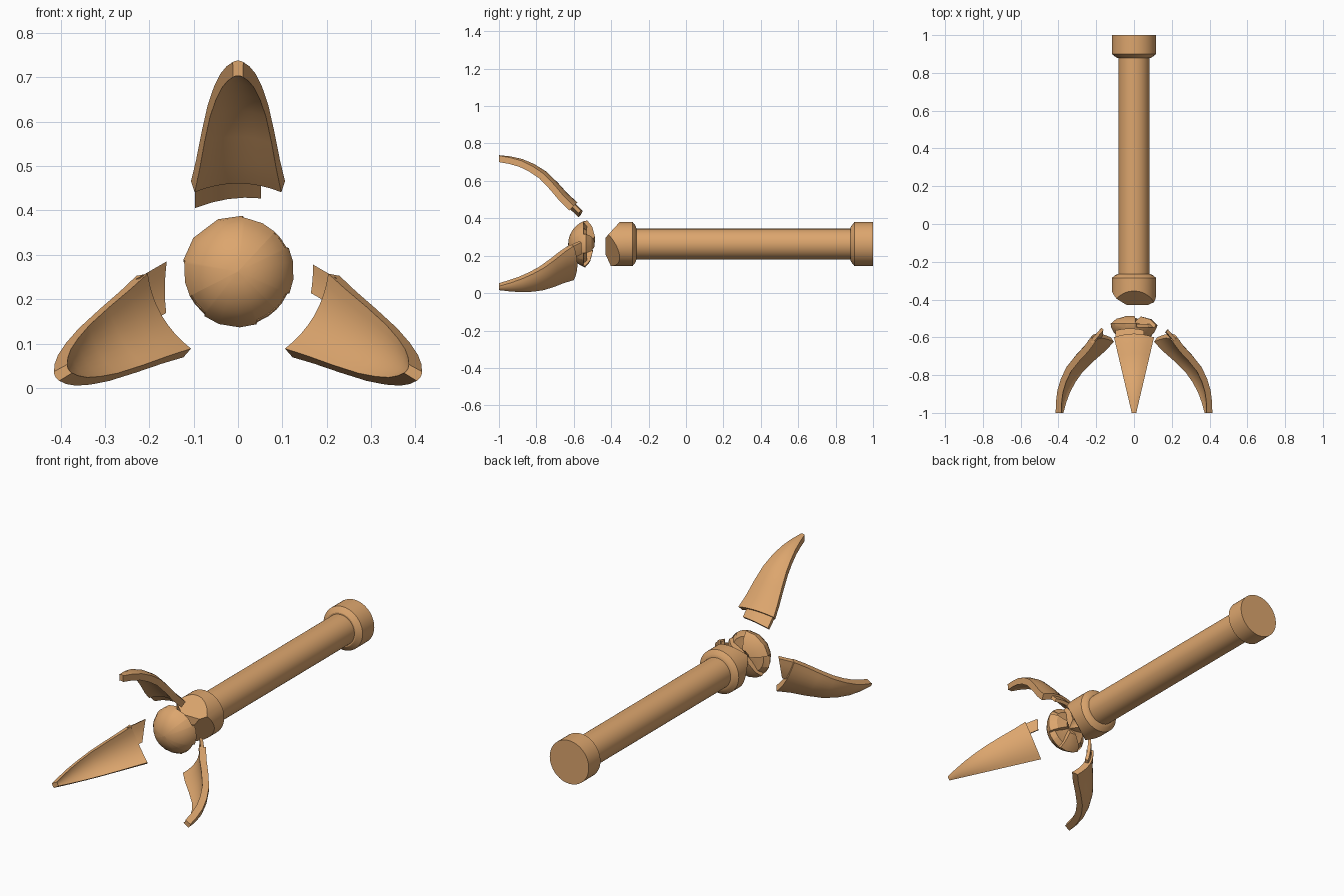
import bpy, bmesh
from math import sin, cos, pi, radians, hypot
from mathutils import Vector

cube = bpy.data.objects.get("Cube")
if cube:
    bpy.data.objects.remove(cube, do_unlink=True)

AXIS_Z = 0.2625

mat = bpy.data.materials.new("tan_orange")
mat.use_nodes = True
TAN = (0.72, 0.38, 0.155, 1)
mat.diffuse_color = TAN
mat.node_tree.nodes["Principled BSDF"].inputs["Base Color"].default_value = TAN


def place(y, r, angle, t=0.0):
    """Point at distance r from the shaft axis, shifted sideways by t."""
    a = radians(angle)
    return Vector((r * cos(a) + t * sin(a), y, AXIS_Z + r * sin(a) - t * cos(a)))


def finish(bm, name, sharp=32):
    bmesh.ops.remove_doubles(bm, verts=bm.verts, dist=0.0001)
    bmesh.ops.recalc_face_normals(bm, faces=bm.faces)
    mesh = bpy.data.meshes.new(name)
    bm.to_mesh(mesh)
    bm.free()
    mesh.materials.append(mat)
    ob = bpy.data.objects.new(name, mesh)
    bpy.context.collection.objects.link(ob)
    bpy.ops.object.select_all(action="DESELECT")
    ob.select_set(True)
    bpy.context.view_layer.objects.active = ob
    bpy.ops.object.shade_smooth_by_angle(angle=radians(sharp))
    return ob


def loft(rings, closed=False):
    """Skin a list of closed rings; cap both ends unless it loops round."""
    bm = bmesh.new()
    vs = [[bm.verts.new(p) for p in ring] for ring in rings]
    n = len(vs[0])
    pairs = list(zip(vs, vs[1:])) + ([(vs[-1], vs[0])] if closed else [])
    for a, b in pairs:
        for i in range(n):
            j = (i + 1) % n
            bm.faces.new((a[i], a[j], b[j], b[i]))
    if not closed:
        bm.faces.new(vs[0])
        bm.faces.new(vs[-1])
    return bm


def lathe(profile, sides=48):
    """Turned solid: one circular ring per (y, r) point."""
    return loft([[place(y, r, 360 * i / sides) for i in range(sides)]
                 for y, r in profile])


# Shaft with its end cap
finish(lathe([(-0.28, 0.082), (0.885, 0.082)]), "shaft")
finish(lathe([(0.88, 0.09), (0.885, 0.098), (0.9, 0.117), (1.0, 0.117)]), "end_cap")

# Front collar, snapped off along three slanted planes
bm = lathe([(-0.43, 0.117), (-0.285, 0.117), (-0.27, 0.098), (-0.265, 0.084)])
for angle, depth in ((90, 0), (202, 0.012), (322, 0)):
    normal = place(-0.75, 0.68, angle) - place(0, 0, angle)
    point = place(-0.355 + depth, 0.117, angle)
    bmesh.ops.bisect_plane(bm, geom=bm.verts[:] + bm.edges[:] + bm.faces[:],
                           plane_co=point, plane_no=normal, clear_outer=True)
    bmesh.ops.holes_fill(bm, edges=[e for e in bm.edges if e.is_boundary])
finish(bm, "front_collar")

# Domed core in three split wedges, each with a raised block behind
def core_wedge(name, start, end, rim, back):
    rings = []
    blocks = ((0, 0), (0.1, 0), (0.22, 0), (0.24, 1), (0.4, 1), (0.6, 1),
              (0.76, 1), (0.78, 0), (0.9, 0), (1, 0))
    for f, raised in blocks:
        angle = start + (end - start) * f
        prof = [(-0.498 - 0.132 * cos(k * pi / 16), 0.132 * sin(k * pi / 16))
                for k in range(7)]
        y_back = back if raised else -0.53
        prof += [(rim - 0.02 * (1 - raised), 0.126 if raised else 0.119),
                 (y_back - 0.015 * raised, 0.095), (y_back, 0.04), (-0.52, 0)]
        rings.append([place(y, r, angle) for y, r in prof])
    finish(loft(rings), name, 28)


core_wedge("core_wedge_top", 47, 207, -0.528, -0.487)
core_wedge("core_wedge_bottom", 207, 315, -0.54, -0.498)
core_wedge("core_wedge_side", 315, 407, -0.535, -0.49)

# Curved claws: outer line from tip to root as (y, radius)
PATH = [(-1, 0.472), (-0.94, 0.462), (-0.88, 0.445), (-0.82, 0.416),
        (-0.76, 0.375), (-0.7, 0.312), (-0.65, 0.252), (-0.6, 0.203)]
ACROSS = [i / 4 for i in range(-4, 5)]


def path_normal(i):
    (y0, r0), (y1, r1) = PATH[max(i - 1, 0)], PATH[min(i + 1, len(PATH) - 1)]
    length = hypot(y1 - y0, r1 - r0)
    return (r0 - r1) / length, (y1 - y0) / length


def claw(name, angle):
    rings = []
    for i, (y, r) in enumerate(PATH):
        ny, nr = path_normal(i) if i else (0, 1)
        width = 0.012 + (y + 1) * 0.235
        bulge = 0.26 * width

        def point(u, depth, scale):
            off = bulge * (1 - u * u) - depth
            return place(y + ny * off, r + nr * off, angle, u * width * scale)

        rings.append([point(u, 0, 1) for u in ACROSS] +
                     [point(u, 0.034, 0.92) for u in reversed(ACROSS)])
    finish(loft(rings), name)


# Broken tongue at the claw root, spanning sideways from t0 to t1
def tongue(name, angle, t0, t1, reach0, reach1):
    y, r = PATH[-1]
    ny, nr = path_normal(len(PATH) - 1)
    rings = []
    for k in range(5):
        f = k / 4
        t = t0 + (t1 - t0) * f
        reach = reach0 + (reach1 - reach0) * f
        off = 0.027 * (1 - (t / 0.106) ** 2)
        ring = []
        for along, depth in ((-0.02, 0.01), (reach, 0.012), (reach, 0.03), (-0.02, 0.03)):
            d = off - depth
            ring.append(place(y + ny * d + nr * along, r + nr * d - ny * along, angle, t))
        rings.append(ring)
    finish(loft(rings), name)


for label, angle, *span in (("top", 90, -0.097, 0.052, 0.06, 0.045),
                            ("right", 210, 0.0, 0.1, 0.02, 0.08),
                            ("left", 330, -0.098, -0.04, 0.065, 0.045)):
    claw(label + "_claw", angle)
    tongue(label + "_claw_tongue", angle, *span)
